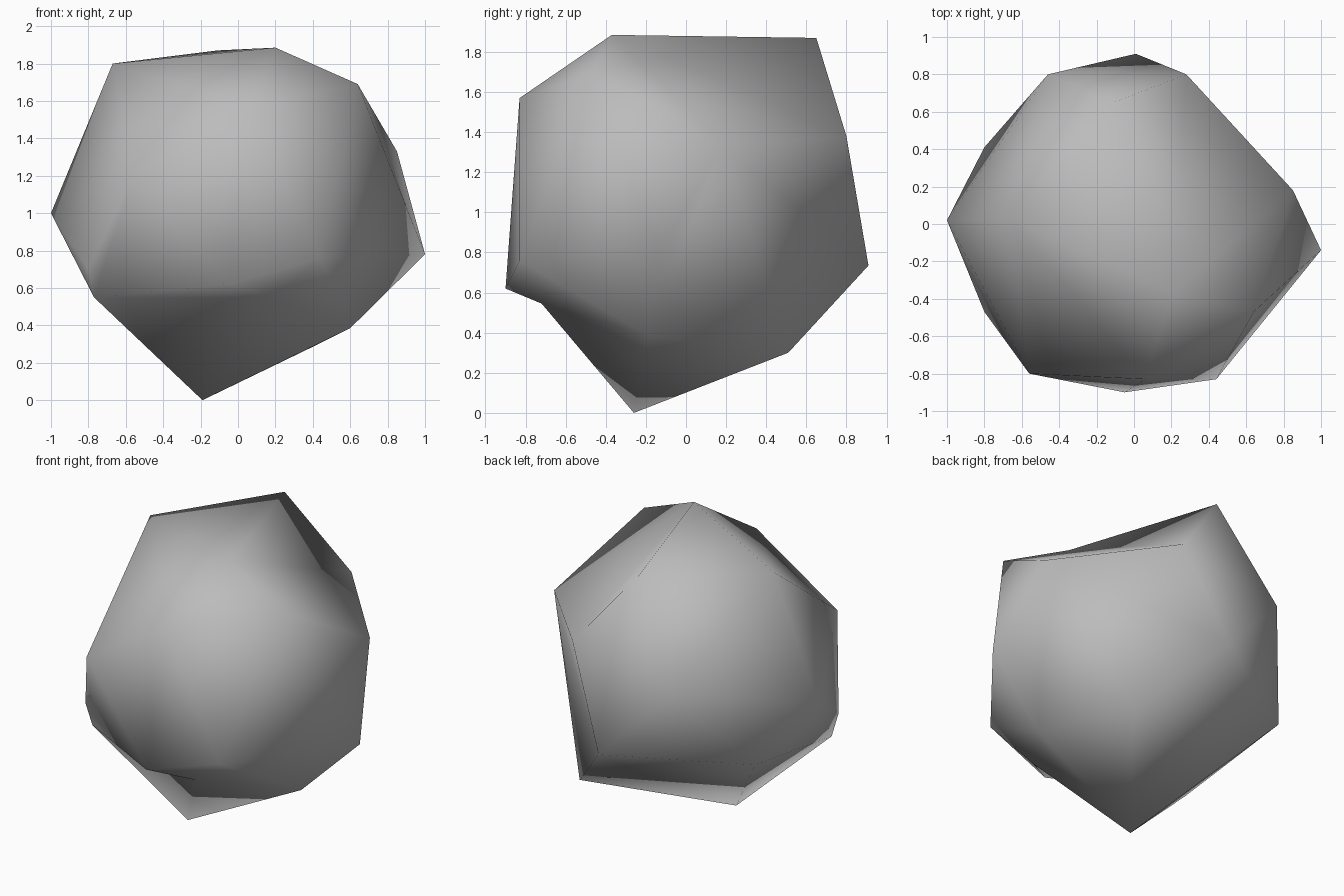
import bpy
import bmesh

default_cube = bpy.data.objects.get("Cube")
if default_cube:
    bpy.data.objects.remove(default_cube, do_unlink=True)


def make_material(name, color):
    material = bpy.data.materials.new(name)
    material.use_nodes = True
    material.diffuse_color = color
    shader = next(n for n in material.node_tree.nodes if n.type == "BSDF_PRINCIPLED")
    shader.inputs["Base Color"].default_value = color
    shader.inputs["Roughness"].default_value = 0.9
    return material


def turn_crease(bm, start, end):
    """Turn the edge lying across two corners so that it joins them."""
    for edge in bm.edges:
        if len(edge.link_faces) != 2:
            continue
        tips = {v for f in edge.link_faces for v in f.verts} - set(edge.verts)
        if tips == {start, end}:
            bmesh.ops.rotate_edges(bm, edges=[edge], use_ccw=False)
            return


def make_boulder(name, corners, creases, material):
    """Wrap a stone skin around its corners, then press in hollows along creases."""
    bm = bmesh.new()
    points = {label: bm.verts.new(place) for label, place in corners.items()}
    bmesh.ops.convex_hull(bm, input=list(bm.verts), use_existing_faces=False)
    bmesh.ops.triangulate(bm, faces=list(bm.faces))
    bmesh.ops.recalc_face_normals(bm, faces=list(bm.faces))
    for start, end in creases:
        turn_crease(bm, points[start], points[end])
    loose = [v for v in bm.verts if not v.link_faces]
    bmesh.ops.delete(bm, geom=loose, context="VERTS")
    bmesh.ops.recalc_face_normals(bm, faces=list(bm.faces))
    for face in bm.faces:
        face.smooth = True
    mesh = bpy.data.meshes.new(name)
    bm.to_mesh(mesh)
    bm.free()
    mesh.materials.append(material)
    boulder = bpy.data.objects.new(name, mesh)
    bpy.context.collection.objects.link(boulder)
    return boulder


corners = {
    # Crown of the stone
    "peak": (0.2, -0.37, 1.885),
    "back_peak": (-0.11, 0.65, 1.87),
    "right_peak": (-0.67, 0.03, 1.8),
    "left_brow": (0.64, -0.47, 1.69),
    "front_brow": (0.06, -0.83, 1.57),
    # Widest band
    "back_shoulder": (0.28, 0.8, 1.38),
    "left_shoulder": (0.85, 0.18, 1.33),
    "back_right": (-0.46, 0.8, 1.22),
    "front_right": (-0.56, -0.8, 1.2),
    "right_tip": (-1, 0.02, 1),
    "left_tip": (1, -0.14, 0.78),
    "front_left": (0.44, -0.83, 0.76),
    "back_tip": (0.01, 0.91, 0.735),
    # Tapering underside, ending in one point
    "right_hip": (-0.8, -0.47, 0.7),
    "back_hip": (-0.8, 0.41, 0.69),
    "chin": (-0.05, -0.9, 0.62),
    "jaw": (0.19, -0.72, 0.545),
    "right_heel": (-0.77, -0.44, 0.55),
    "left_heel": (0.6, -0.19, 0.385),
    "back_heel": (0.43, 0.51, 0.3),
    "foot": (-0.19, -0.26, 0),
}

creases = [
    # Hollow behind the peak
    ("peak", "left_shoulder"),
    ("peak", "back_shoulder"),
    # Hollow in front of the right peak
    ("right_peak", "front_brow"),
    # Hollow behind the left tip
    ("left_shoulder", "back_tip"),
    ("left_shoulder", "back_heel"),
    ("left_shoulder", "left_heel"),
    # Undercut beneath the chin
    ("jaw", "left_heel"),
    ("jaw", "right_heel"),
]

stone_grey = make_material("stone grey", (0.5, 0.5, 0.5, 1))
make_boulder("boulder", corners, creases, stone_grey)
